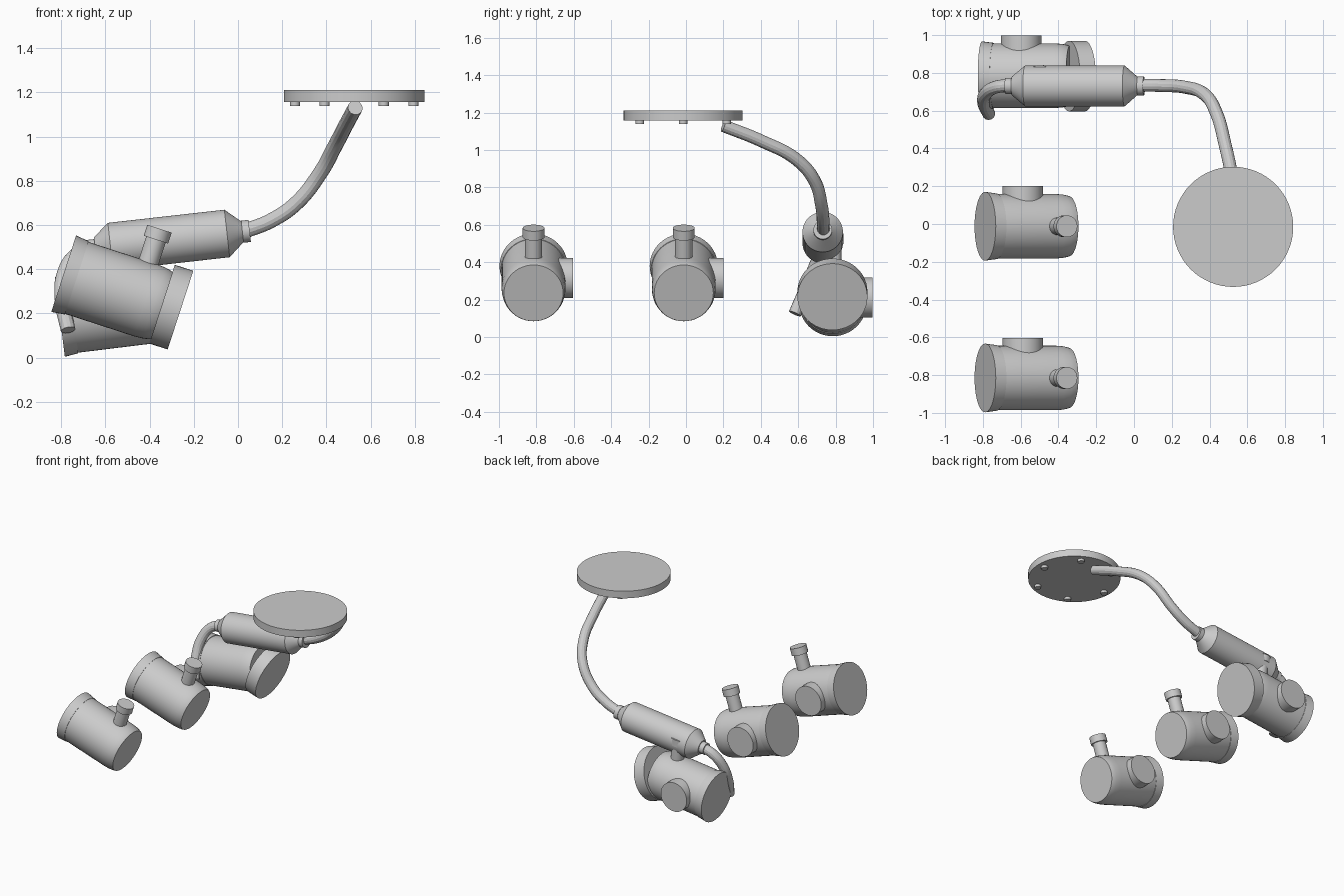
import bpy, bmesh, math
from mathutils import Vector, Matrix

cube = bpy.data.objects.get("Cube")
if cube:
    bpy.data.objects.remove(cube, do_unlink=True)

GREY = (0.6, 0.6, 0.6, 1)
grey = bpy.data.materials.new("light_grey")
grey.use_nodes = True
grey.diffuse_color = GREY
grey.node_tree.nodes["Principled BSDF"].inputs["Base Color"].default_value = GREY


def finish(obj):
    obj.data.materials.append(grey)
    bpy.ops.object.select_all(action="DESELECT")
    obj.select_set(True)
    bpy.context.view_layer.objects.active = obj
    bpy.ops.object.shade_smooth_by_angle(angle=math.radians(25))
    return obj


def turned(name, profile, origin, axis, sides=48):
    """Closed turned solid: profile is (distance along axis, radius) pairs."""
    bm = bmesh.new()
    rings = []
    for dist, rad in profile:
        rings.append([bm.verts.new((rad * math.cos(a), rad * math.sin(a), dist))
                      for a in (2 * math.pi * i / sides for i in range(sides))])
    for low, high in zip(rings, rings[1:]):
        for i in range(sides):
            j = (i + 1) % sides
            bm.faces.new((low[i], low[j], high[j], high[i]))
    bm.faces.new(rings[0][::-1])
    bm.faces.new(rings[-1])
    turn = Vector(axis).to_track_quat("Z", "Y").to_matrix().to_4x4()
    bm.transform(Matrix.Translation(origin) @ turn)
    bmesh.ops.recalc_face_normals(bm, faces=bm.faces)
    mesh = bpy.data.meshes.new(name)
    bm.to_mesh(mesh)
    bm.free()
    obj = bpy.data.objects.new(name, mesh)
    bpy.context.collection.objects.link(obj)
    return finish(obj)


def tube(name, points, radius):
    curve = bpy.data.curves.new(name, "CURVE")
    curve.dimensions = "3D"
    curve.bevel_depth = radius
    curve.bevel_resolution = 5
    curve.use_fill_caps = True
    spline = curve.splines.new("BEZIER")
    spline.bezier_points.add(len(points) - 1)
    for bp, co in zip(spline.bezier_points, points):
        bp.co = co
        bp.handle_left_type = bp.handle_right_type = "AUTO"
    obj = bpy.data.objects.new(name, curve)
    bpy.context.collection.objects.link(obj)
    bpy.ops.object.select_all(action="DESELECT")
    obj.select_set(True)
    bpy.context.view_layer.objects.active = obj
    bpy.ops.object.convert(target="MESH")
    return finish(bpy.context.view_layer.objects.active)


def lamp_can(prefix, origin, tilt):
    """Can with a rimmed end, a side hub and a knob on top."""
    a = math.radians(tilt)
    axis = Vector((math.cos(a), 0, math.sin(a)))
    up = Vector((-math.sin(a), 0, math.cos(a)))
    origin = Vector(origin)
    turned(prefix + "_rim", [(0, .182), (.062, .174)], origin, axis)
    turned(prefix + "_body", [(.03, .171), (.39, .171), (.43, .168), (.455, .163), (.468, .158)],
           origin, axis)
    turned(prefix + "_hub", [(0, .107), (.212, .107)], origin + axis * .21, (0, 1, 0))
    turned(prefix + "_knob", [(.1, .046), (.275, .046), (.275, .058), (.327, .058)],
           origin + axis * .349, up, 32)


# Three cans, the rear one tilted the other way with a loose lid
lamp_can("front_can", (-.788, -.815, .38), -18)
lamp_can("middle_can", (-.788, -.012, .38), -18)
lamp_can("rear_can", (-.805, .785, .185), 7)
turned("rear_can_lid", [(-.088, .187), (0, .187)], (-.26, .783, .215), (.95, 0, -.31))

# Ceiling plate with a ring of feet
turned("mount_plate", [(1.157, .318), (1.21, .318)], (.525, -.015, 0), (0, 0, 1), 64)
for i in range(6):
    ang = i * math.pi / 3
    turned(f"plate_foot_{i + 1}", [(1.138, .023), (1.16, .023)],
           (.525 + .268 * math.cos(ang), -.015 + .268 * math.sin(ang), 0), (0, 0, 1), 20)

# Canister with tapered ends and collars
turned("canister", [(-.37, .042), (-.335, .042), (-.335, .05), (-.265, .108),
                    (.265, .108), (.335, .047), (.335, .05), (.368, .05)],
       (-.313, .731, .532), (.994, 0, .112))

# Curved pipes
tube("upper_pipe", [(.53, .2, 1.13), (.487, .4, 1.05), (.435, .59, .95), (.375, .685, .84),
                    (.265, .725, .7), (.15, .733, .62), (.03, .735, .572)], .034)
tube("lower_pipe", [(-.66, .733, .495), (-.73, .725, .465), (-.785, .69, .38),
                    (-.795, .64, .26), (-.768, .582, .125)], .034)
